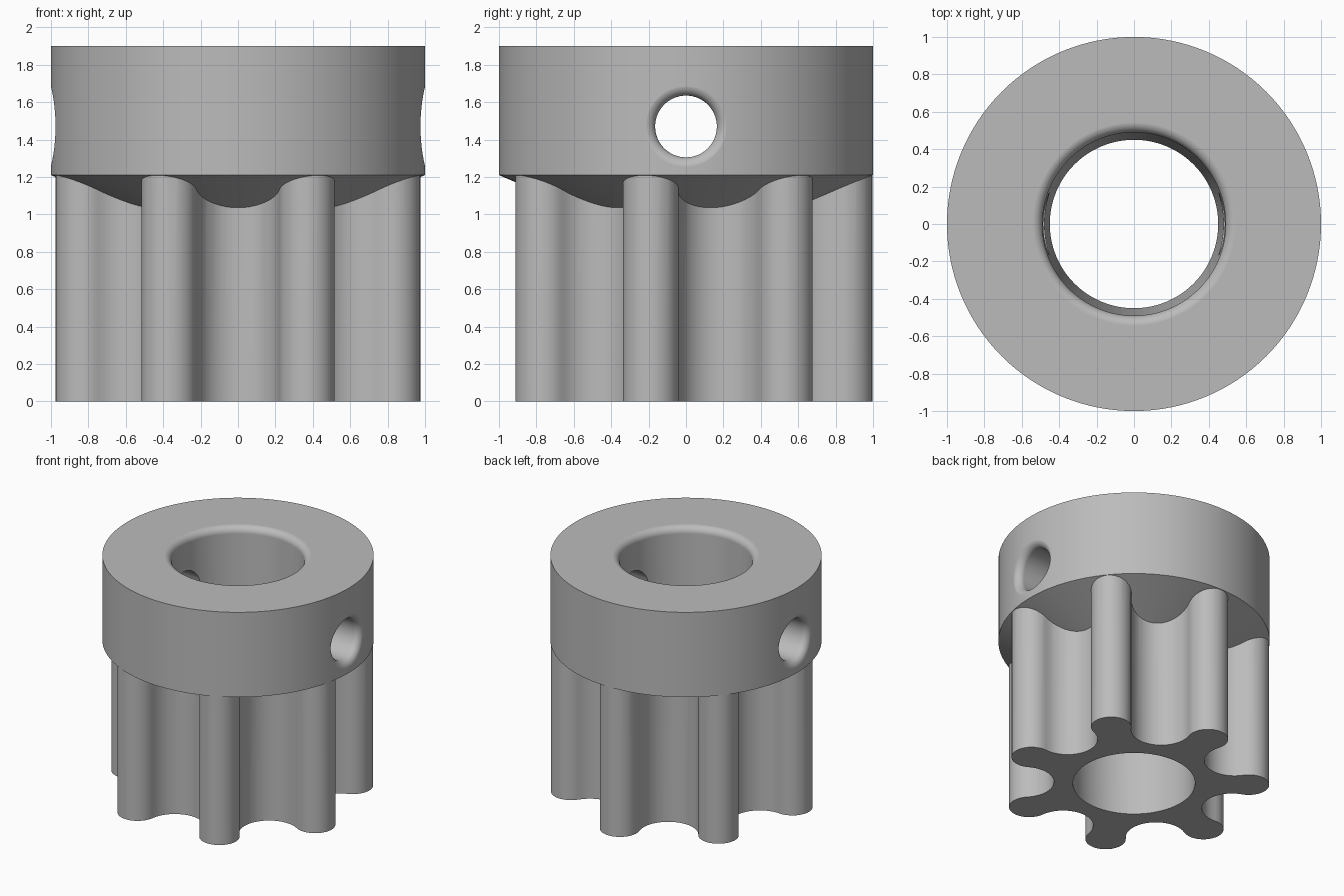
import bpy
import bmesh
from math import sin, cos, pi, atan2, hypot, sqrt, radians

SEG = 128

cube = bpy.data.objects.get("Cube")
if cube:
    bpy.data.objects.remove(cube, do_unlink=True)

grey = bpy.data.materials.new("plain grey")
grey.use_nodes = True
COLOUR = (0.5, 0.5, 0.5, 1)
grey.diffuse_color = COLOUR
grey.node_tree.nodes["Principled BSDF"].inputs["Base Color"].default_value = COLOUR


def make_object(name, bm):
    bmesh.ops.recalc_face_normals(bm, faces=bm.faces)
    mesh = bpy.data.meshes.new(name)
    bm.to_mesh(mesh)
    bm.free()
    mesh.materials.append(grey)
    obj = bpy.data.objects.new(name, mesh)
    bpy.context.collection.objects.link(obj)
    return obj


def loft(name, rings):
    """Skin a stack of equal point rings and cap both ends."""
    bm = bmesh.new()
    loops = [[bm.verts.new(p) for p in ring] for ring in rings]
    n = len(loops[0])
    for low, high in zip(loops, loops[1:]):
        for i in range(n):
            j = (i + 1) % n
            bm.faces.new((low[i], low[j], high[j], high[i]))
    bm.faces.new(loops[0])
    bm.faces.new(loops[-1])
    return make_object(name, bm)


def turned(name, profile):
    """Revolve (radius, height) points around the z axis."""
    turn = [2 * pi * i / SEG for i in range(SEG)]
    return loft(name, [[(r * cos(a), r * sin(a), z) for a in turn]
                       for r, z in profile])


def combine(target, other, operation):
    mod = target.modifiers.new(operation.lower(), 'BOOLEAN')
    mod.operation = operation
    mod.solver = 'EXACT'
    mod.object = other
    bpy.context.view_layer.objects.active = target
    bpy.ops.object.modifier_apply(modifier=mod.name)
    bpy.data.objects.remove(other, do_unlink=True)


# Toothed section: round tooth tips blending into round grooves
TEETH, TIP_R, TIP_C, GROOVE_R, GROOVE_C = 7, 0.15, 0.848, 0.222, 0.812
half = pi / TEETH
gx, gy = GROOVE_C * cos(half), GROOVE_C * sin(half)
psi = atan2(gy, gx - TIP_C)
tip_r = hypot(gx - TIP_C, gy) - GROOVE_R
STEPS = 20
tooth = []
for i in range(STEPS):
    t = -psi + 2 * psi * i / STEPS
    tooth.append((TIP_C + tip_r * cos(t), tip_r * sin(t)))
for i in range(STEPS):
    t = psi + pi - 2 * (psi - half) * i / STEPS
    tooth.append((gx + GROOVE_R * cos(t), gy + GROOVE_R * sin(t)))
outline = []
for k in range(TEETH):
    a = pi / 2 + 2 * half * k
    outline += [(x * cos(a) - y * sin(a), x * sin(a) + y * cos(a))
                for x, y in tooth]
teeth = loft("teeth", [[(x, y, z) for x, y in outline] for z in (0, 1.4)])

# Collar with a shallow cone underneath
pulley = turned("toothed_collar", [(0.5, 0.997), (1, 1.21), (1, 1.9)])
combine(pulley, teeth, 'UNION')

# Tapered bore with a rounded mouth
FILLET, ARC = 0.055, [pi / 2 * i / 8 for i in range(9)]
bore = [(0.448, -0.1)]
bore += [(0.49 + FILLET * (1 - cos(t)), 1.8452 + FILLET * sin(t)) for t in ARC]
bore.append((bore[-1][0], 2.1))
combine(pulley, turned("bore_cutter", bore), 'DIFFERENCE')

# Screw holes on both sides, their rims rounded to follow the collar
HOLE, HOLE_Z = 0.165, 1.47
MOUTH = HOLE + FILLET
around = [2 * pi * i / 64 for i in range(64)]
for side in (1, -1):
    rings = [[(side * 0.2, HOLE * cos(a), HOLE_Z + HOLE * sin(a)) for a in around]]
    for t in ARC:
        r = HOLE + FILLET * (1 - cos(t))
        rings.append([(side * (sqrt(1 - (MOUTH * cos(a)) ** 2)
                               - FILLET * (1 - sin(t)) + 0.0003),
                       r * cos(a), HOLE_Z + r * sin(a)) for a in around])
    rings.append([(side * 1.2, MOUTH * cos(a), HOLE_Z + MOUTH * sin(a)) for a in around])
    combine(pulley, loft("screw_hole_cutter", rings), 'DIFFERENCE')

# Smooth shading with crisp edges
bpy.ops.object.select_all(action='DESELECT')
pulley.select_set(True)
bpy.context.view_layer.objects.active = pulley
bpy.ops.object.shade_smooth_by_angle(angle=radians(30))
weighted = pulley.modifiers.new("even_shading", 'WEIGHTED_NORMAL')
weighted.keep_sharp = True
